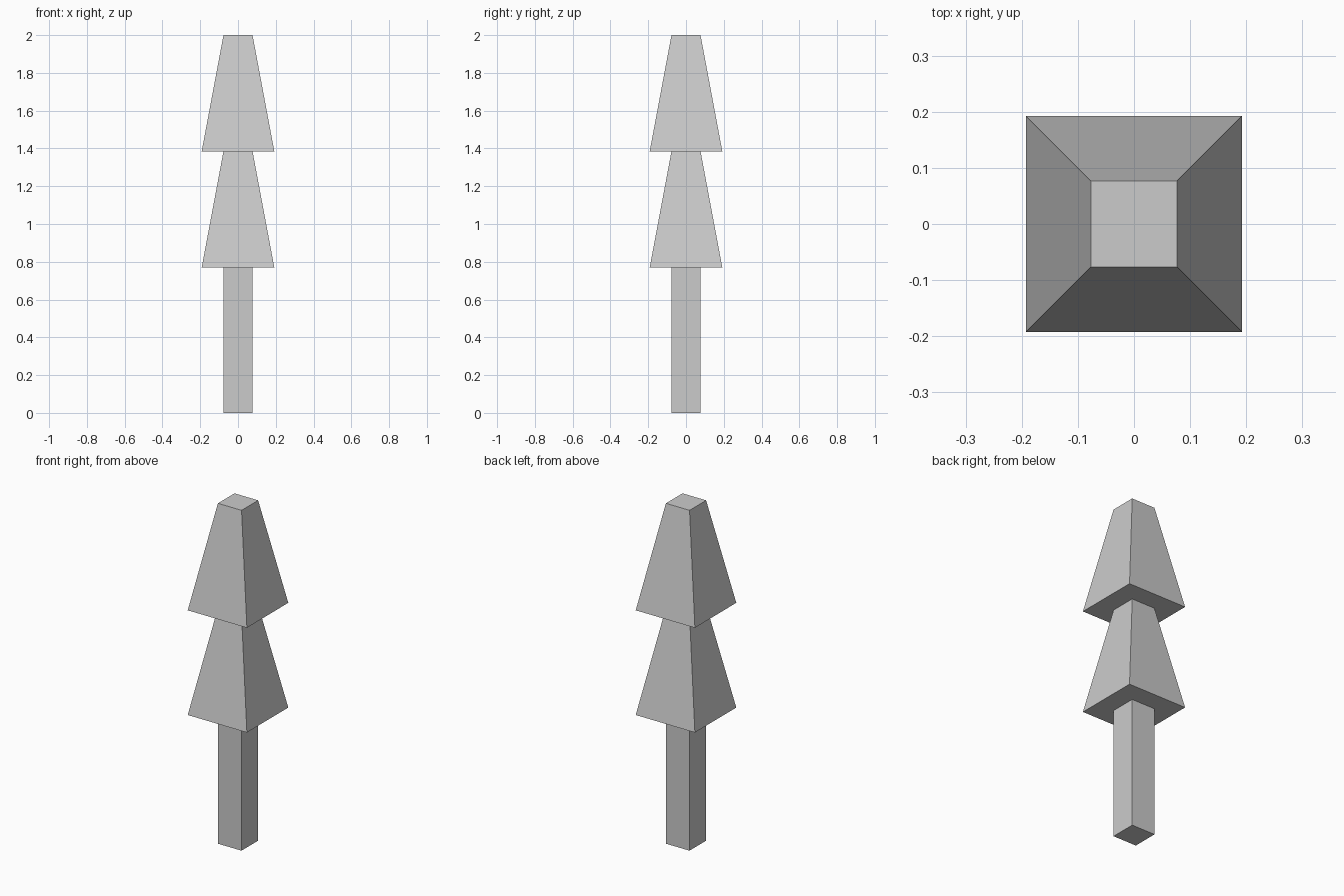
import bpy, bmesh

if "Cube" in bpy.data.objects:
    bpy.data.objects.remove(bpy.data.objects["Cube"])

U = 2 / 13            # modular unit: total height is 13 units
THIN, WIDE = U / 2, U * 2.5 / 2


def square_part(name, profile, cap_bottom=False, cap_top=False):
    """Skin square rings given as (half width, z), from bottom to top."""
    bm = bmesh.new()
    rings = [[bm.verts.new((sx * h, sy * h, z))
              for sx, sy in ((-1, -1), (1, -1), (1, 1), (-1, 1))]
             for h, z in profile]
    for low, high in zip(rings, rings[1:]):
        for i in range(4):
            j = (i + 1) % 4
            bm.faces.new((low[i], low[j], high[j], high[i]))
    if cap_bottom:
        bm.faces.new(rings[0][::-1])
    if cap_top:
        bm.faces.new(rings[-1])
    mesh = bpy.data.meshes.new(name)
    bm.to_mesh(mesh)
    bm.free()
    obj = bpy.data.objects.new(name, mesh)
    bpy.context.collection.objects.link(obj)
    return obj


# Trunk, open where it meets the foliage
square_part("trunk", [(THIN, 0), (THIN, 5 * U)], cap_bottom=True)

# Two tapered foliage tiers with flat undersides
for name, base, is_top in (("lower_foliage", 5 * U, False),
                           ("upper_foliage", 9 * U, True)):
    square_part(name, [(THIN, base), (WIDE, base), (THIN, base + 4 * U)],
                cap_top=is_top)
